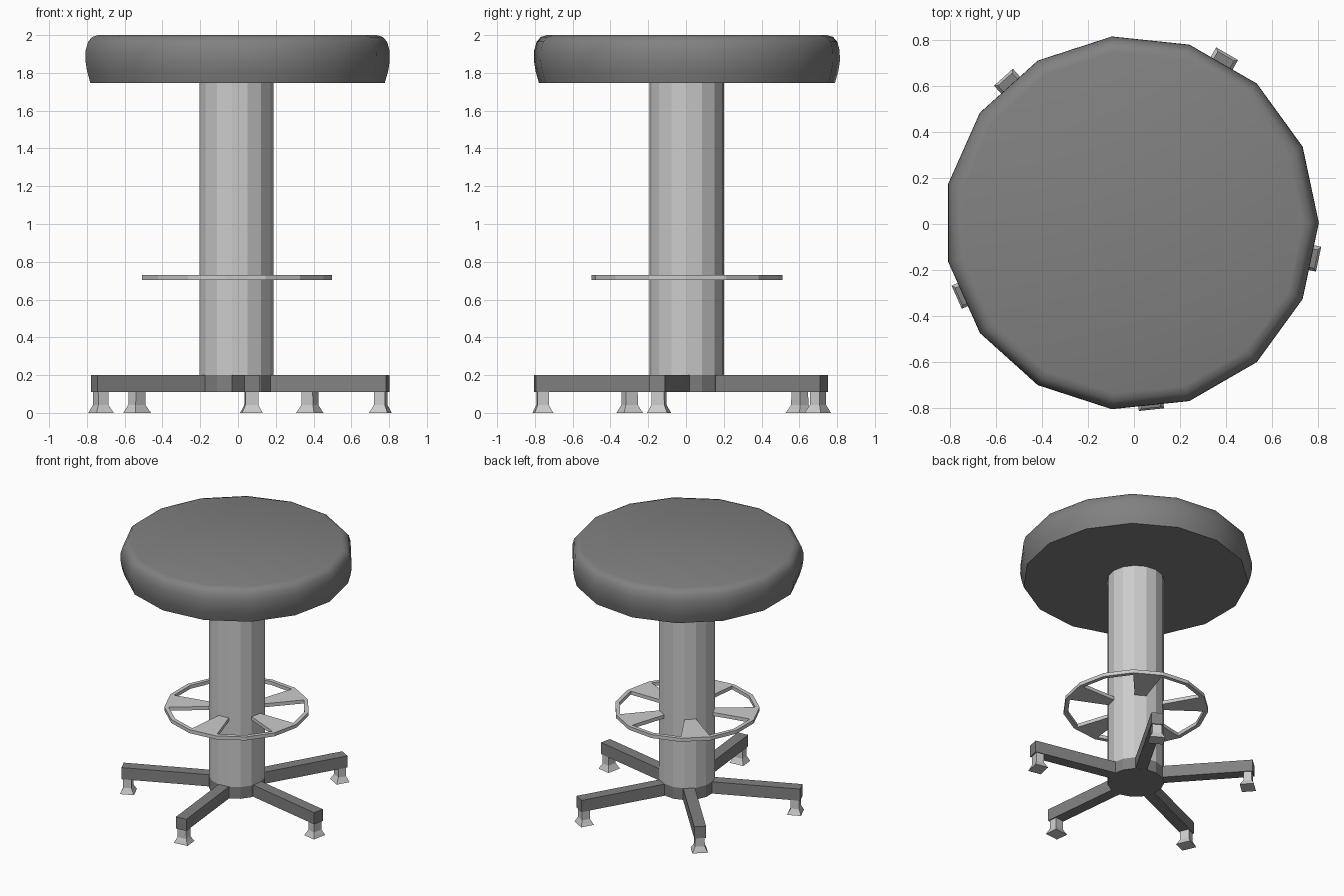
import bpy, bmesh
from math import sin, cos, radians
from mathutils import Matrix

if "Cube" in bpy.data.objects:
    bpy.data.objects.remove(bpy.data.objects["Cube"])

N = 15                      # sides of every round part
CX, CY = -0.011, 0.005      # stool axis
LEGS = [60 + 72 * k for k in range(5)]


def material(name, v):
    m = bpy.data.materials.new(name)
    m.diffuse_color = (v, v, v, 1)
    m.use_nodes = True
    m.node_tree.nodes["Principled BSDF"].inputs["Base Color"].default_value = m.diffuse_color
    return m


DARK = material("dark_grey", 0.22)
METAL = material("metal_grey", 0.59)


def polar(r, deg, z):
    return (r * cos(radians(deg)), r * sin(radians(deg)), z)


def finish(bm, name, mat, angle=0, dy=0.0):
    bmesh.ops.recalc_face_normals(bm, faces=bm.faces)
    me = bpy.data.meshes.new(name)
    bm.to_mesh(me)
    bm.free()
    me.materials.append(mat)
    ob = bpy.data.objects.new(name, me)
    ob.location = (CX, CY + dy, 0)
    bpy.context.collection.objects.link(ob)
    if angle:
        bpy.context.view_layer.objects.active = ob
        ob.select_set(True)
        bpy.ops.object.shade_smooth_by_angle(angle=radians(angle))
        ob.select_set(False)
    return ob


def lathe(name, mat, profile, closed=False, angle=0):
    """Revolve (radius, z) points; cap the ends unless the profile is closed."""
    bm = bmesh.new()
    rings = [[bm.verts.new(polar(r, 360 * i / N, z)) for i in range(N)] for r, z in profile]
    pairs = list(zip(rings, rings[1:]))
    if closed:
        pairs.append((rings[-1], rings[0]))
    else:
        bm.faces.new(rings[0])
        bm.faces.new(rings[-1])
    for a, b in pairs:
        for i in range(N):
            j = (i + 1) % N
            bm.faces.new((a[i], a[j], b[j], b[i]))
    return finish(bm, name, mat, angle)


def loft(name, mat, deg, sections, dy=0.0):
    """Join rectangular sections (z, r_in, r_out, width_in, width_out), turned to deg."""
    bm = bmesh.new()
    rings = []
    for z, r0, r1, w0, w1 in sections:
        rings.append([bm.verts.new(p) for p in
                      ((r0, -w0 / 2, z), (r1, -w1 / 2, z), (r1, w1 / 2, z), (r0, w0 / 2, z))])
    bm.faces.new(rings[0])
    bm.faces.new(rings[-1])
    for a, b in zip(rings, rings[1:]):
        for i in range(4):
            j = (i + 1) % 4
            bm.faces.new((a[i], a[j], b[j], b[i]))
    bm.transform(Matrix.Rotation(radians(deg), 4, 'Z'))
    return finish(bm, name, mat, dy=dy)


# Padded seat
lathe("seat", DARK, [(0.788, 1.747), (0.806, 1.81), (0.814, 1.86), (0.813, 1.92),
                     (0.800, 1.965), (0.778, 1.99), (0.745, 2.0)], angle=40)

# Column and hub
lathe("column", METAL, [(0.198, 0.2), (0.198, 1.747)])
lathe("hub", DARK, [(0.198, 0.11), (0.198, 0.2)])

# Foot ring
lathe("foot_ring", METAL, [(0.508, 0.703), (0.508, 0.73), (0.478, 0.73), (0.478, 0.703)], closed=True)

# Spokes, legs and feet, each lined up with one facet of the column
c, t = cos(radians(12)), 2 * sin(radians(12))
for n, deg in enumerate(LEGS, 1):
    spoke = (0.198 * c, 0.478 * c, 0.198 * t, 0.478 * t)
    loft(f"spoke_{n}", METAL, deg, [(0.703, *spoke), (0.73, *spoke)])
    leg = (0.185, 0.822, 0.083, 0.083)
    loft(f"leg_{n}", DARK, deg, [(0.11, *leg), (0.2, *leg)], dy=0.013)
    loft(f"foot_{n}", METAL, deg, [(0.0, 0.732, 0.831, 0.11, 0.11),
                                   (0.018, 0.742, 0.824, 0.092, 0.092),
                                   (0.042, 0.754, 0.813, 0.07, 0.07),
                                   (0.11, 0.754, 0.813, 0.068, 0.068)], dy=0.015)
